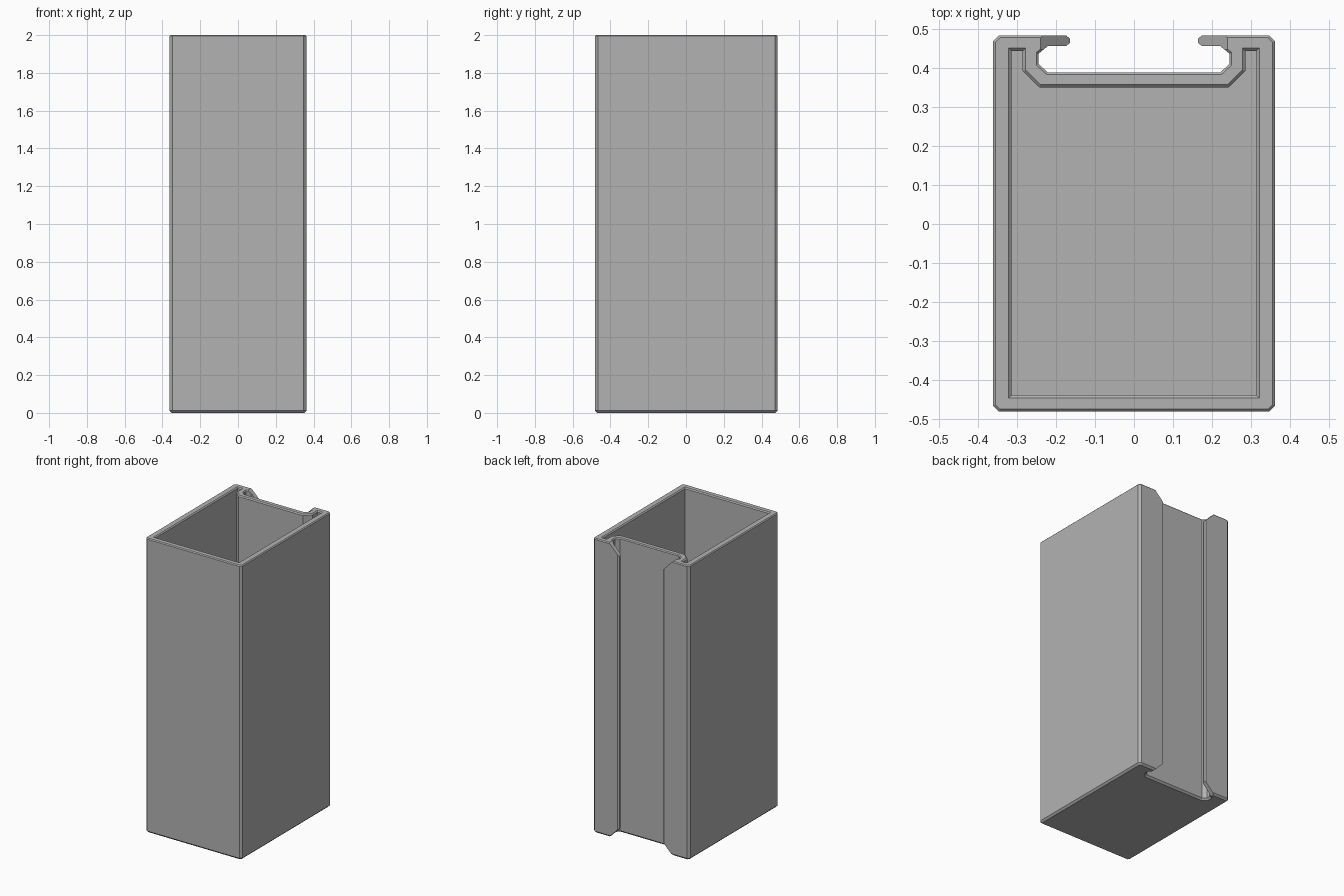
import bpy, bmesh
from mathutils import Vector

cube = bpy.data.objects.get("Cube")
if cube:
    bpy.data.objects.remove(cube)

grey = bpy.data.materials.new("plain grey")
grey.use_nodes = True
COLOUR = (0.45, 0.45, 0.45, 1)
grey.diffuse_color = COLOUR
grey.node_tree.nodes["Principled BSDF"].inputs["Base Color"].default_value = COLOUR


def mirrored(half):
    """Close a right-hand half outline, running from front to back, across x = 0."""
    return half + [(-x, y) for x, y in reversed(half)]


def inset(outline, d):
    """Shift every edge of a counter-clockwise outline inwards by d, with mitred corners."""
    pts = [Vector(p) for p in outline]
    result = []
    for i, p in enumerate(pts):
        a = (p - pts[i - 1]).normalized()
        b = (pts[(i + 1) % len(pts)] - p).normalized()
        na, nb = Vector((-a.y, a.x)), Vector((-b.y, b.x))
        result.append(p + (na + nb) * d / (1 + na.dot(nb)))
    return result


def solid(name, outline, levels):
    """Loft an outline through (height, inset) levels and cap both ends."""
    bm = bmesh.new()
    rings = [[bm.verts.new((x, y, z)) for x, y in inset(outline, d)] for z, d in levels]
    n = len(outline)
    bm.faces.new(rings[0][::-1])
    bm.faces.new(rings[-1])
    for low, high in zip(rings, rings[1:]):
        for i in range(n):
            j = (i + 1) % n
            bm.faces.new((low[i], low[j], high[j], high[i]))
    bmesh.ops.recalc_face_normals(bm, faces=bm.faces)
    mesh = bpy.data.meshes.new(name)
    bm.to_mesh(mesh)
    bm.free()
    mesh.materials.append(grey)
    obj = bpy.data.objects.new(name, mesh)
    bpy.context.collection.objects.link(obj)
    return obj


def lip_wedge(name, side, end, direction):
    """Prism that bevels the free edge of a lip at 45 degrees."""
    bm = bmesh.new()
    tri = [(0.24, end), (0.12, end - direction * 0.12), (0.12, end + direction * 0.1),
           (0.24, end + direction * 0.1)]
    near, far = [[bm.verts.new((side * x, y, z)) for x, z in tri] for y in (0.43, 0.6)]
    bm.faces.new(near)
    bm.faces.new(far)
    for i in range(4):
        j = (i + 1) % 4
        bm.faces.new((near[i], near[j], far[j], far[i]))
    bmesh.ops.recalc_face_normals(bm, faces=bm.faces)
    mesh = bpy.data.meshes.new(name)
    bm.to_mesh(mesh)
    bm.free()
    mesh.materials.append(grey)
    obj = bpy.data.objects.new(name, mesh)
    bpy.context.collection.objects.link(obj)
    return obj


# Outer body with the clip-in channel along its back
body_half = [(0.347, -0.482), (0.362, -0.467), (0.362, 0.470), (0.347, 0.485),
             (0.175, 0.485), (0.165, 0.477), (0.165, 0.465), (0.175, 0.457),
             (0.222, 0.457), (0.245, 0.438), (0.245, 0.411), (0.222, 0.390)]
box = solid("open_box", mirrored(body_half),
            [(0, 0.012), (0.012, 0), (1.994, 0), (2, 0.006)])

# Hollow that follows the channel, widening slightly at the rim
hollow_half = [(0.315, -0.440), (0.315, 0.445), (0.286, 0.445),
               (0.286, 0.393), (0.243, 0.351)]
cutters = [solid("hollow", mirrored(hollow_half),
                 [(0.04, 0), (1.993, 0), (2.01, -0.017)])]

# Bevelled ends of both lips
for side in (-1, 1):
    cutters.append(lip_wedge("lip_cut", side, 2, 1))
    cutters.append(lip_wedge("lip_cut", side, 0, -1))

for cutter in cutters:
    cutter.hide_render = True
    cut = box.modifiers.new(cutter.name, 'BOOLEAN')
    cut.operation = 'DIFFERENCE'
    cut.solver = 'EXACT'
    cut.object = cutter

# Keep the finished shell and drop the cutters
depsgraph = bpy.context.evaluated_depsgraph_get()
finished = bpy.data.meshes.new_from_object(box.evaluated_get(depsgraph))
box.modifiers.clear()
box.data = finished
for cutter in cutters:
    bpy.data.objects.remove(cutter)
